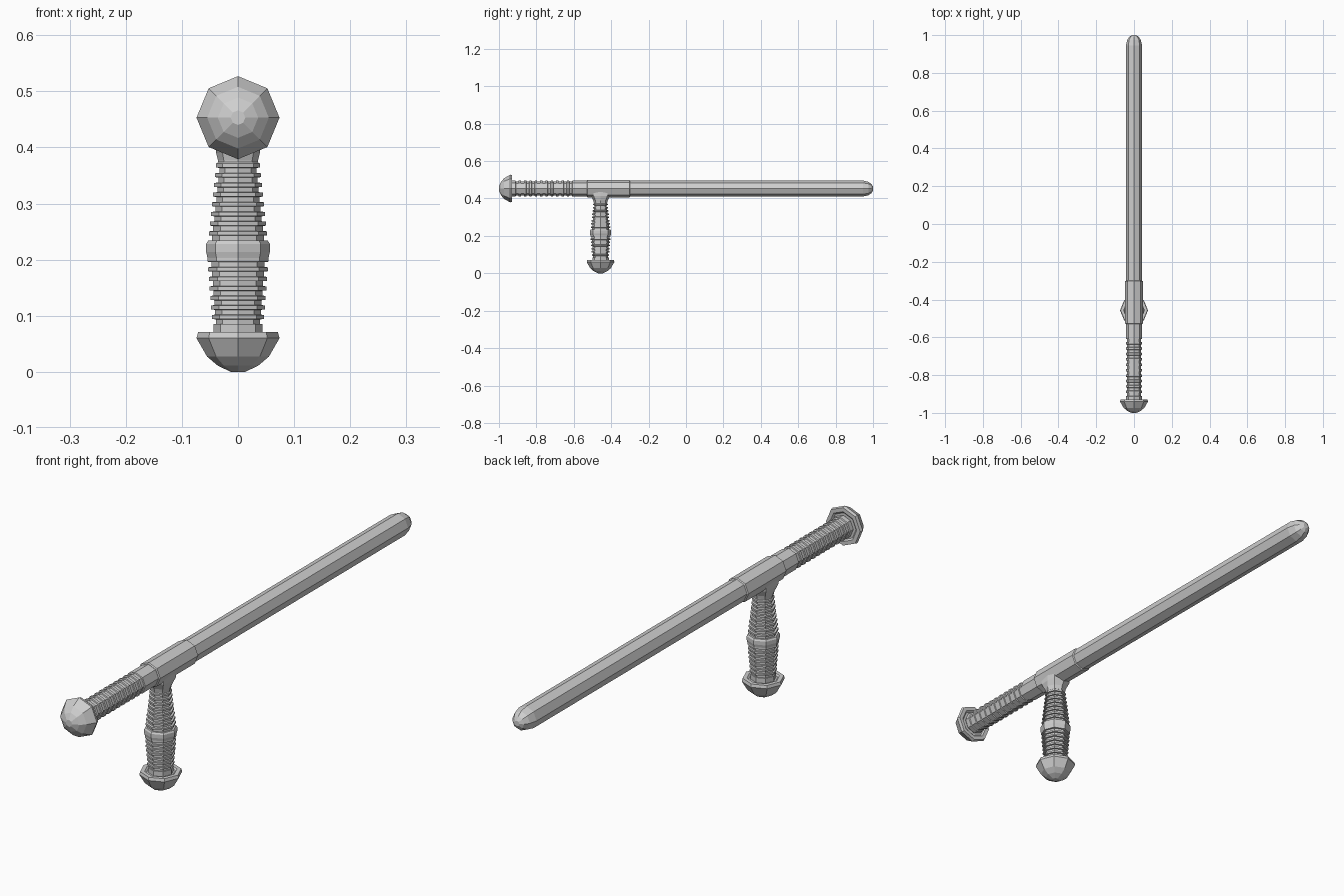
import bpy, bmesh, math
from mathutils import Matrix

cube = bpy.data.objects.get("Cube")
if cube:
    bpy.data.objects.remove(cube, do_unlink=True)

SIDES = 8
AXIS_Z = 0.453    # height of the shaft
HANDLE_Y = -0.457  # place of the side handle

grey = bpy.data.materials.new("Light Grey Polymer")
grey.use_nodes = True
colour = (0.62, 0.62, 0.62, 1)
grey.diffuse_color = colour
grey.node_tree.nodes["Principled BSDF"].inputs["Base Color"].default_value = colour


def lathe(name, profile, matrix):
    """Spin (height, radius) pairs into a capped eight-sided solid."""
    bm = bmesh.new()
    rings = []
    for h, r in profile:
        rings.append([bm.verts.new((r * math.cos(a), r * math.sin(a), h))
                      for a in (math.tau * i / SIDES for i in range(SIDES))])
    for low, high in zip(rings, rings[1:]):
        for i in range(SIDES):
            j = (i + 1) % SIDES
            bm.faces.new((low[i], low[j], high[j], high[i]))
    bm.faces.new(rings[0][::-1])
    bm.faces.new(rings[-1])
    bmesh.ops.recalc_face_normals(bm, faces=bm.faces)
    mesh = bpy.data.meshes.new(name)
    bm.to_mesh(mesh)
    bm.free()
    mesh.materials.append(grey)
    obj = bpy.data.objects.new(name, mesh)
    obj.matrix_world = matrix
    bpy.context.scene.collection.objects.link(obj)
    return obj


def ribs(start, end, count, r_start, r_end, depth):
    """Profile of evenly spaced raised ribs with straight grooves between."""
    step = (end - start) / count
    points = []
    for i in range(count):
        h = start + i * step
        r = r_start + (r_end - r_start) * (i + 0.5) / count
        points += [(h, r - depth), (h + step * 0.5, r - depth),
                   (h + step * 0.55, r), (h + step * 0.95, r)]
    return points


# Local height runs along +y for the shaft and along +z for the handle
along_y = Matrix.Translation((0, 0, AXIS_Z)) @ Matrix.Rotation(-math.pi / 2, 4, 'X')
along_z = Matrix.Translation((0, HANDLE_Y, 0))

# Domed pommels with a recessed rim on the inner side
pommel = [(0, 0.013), (0.011, 0.036), (0.027, 0.055), (0.06, 0.074),
          (0.071, 0.071), (0.071, 0.056), (0.066, 0.05), (0.066, 0.03)]
lathe("handle_pommel", pommel, along_z)
lathe("shaft_pommel", [(h - 1, r) for h, r in pommel], along_y)

# Long striking shaft with a rounded tip
lathe("shaft", [(-0.31, 0.043), (0.945, 0.043), (0.975, 0.036),
                (0.992, 0.024), (1, 0.01)], along_y)

# Sleeve where the handle joins the shaft
lathe("sleeve", [(-0.53, 0.043), (-0.527, 0.047), (-0.303, 0.047),
                 (-0.3, 0.043)], along_y)

# Ribbed rear grip with plain bands at both ends
grip = [(-0.935, 0.038), (-0.93, 0.042), (-0.912, 0.042)]
grip += ribs(-0.91, -0.595, 11, 0.042, 0.042, 0.004)
grip += [(-0.595, 0.042), (-0.52, 0.042)]
lathe("rear_grip", grip, along_y)

# Ribbed side handle swelling to a smooth band in the middle
handle = [(0.06, 0.044), (0.085, 0.044)]
handle += ribs(0.085, 0.204, 7, 0.046, 0.055, 0.007)
handle += [(0.206, 0.055), (0.214, 0.057), (0.228, 0.057), (0.234, 0.053)]
handle += ribs(0.234, 0.372, 8, 0.053, 0.038, 0.006)
handle += [(0.374, 0.035)]
lathe("side_handle", handle, along_z)

# Flared neck blending the handle into the sleeve
neck = lathe("handle_neck", [(0.368, 0.035), (0.378, 0.036), (0.39, 0.039),
                             (0.414, 0.052), (0.44, 0.052)], along_z)
for v in neck.data.vertices:
    v.co.x = max(-0.04, min(0.04, v.co.x))
